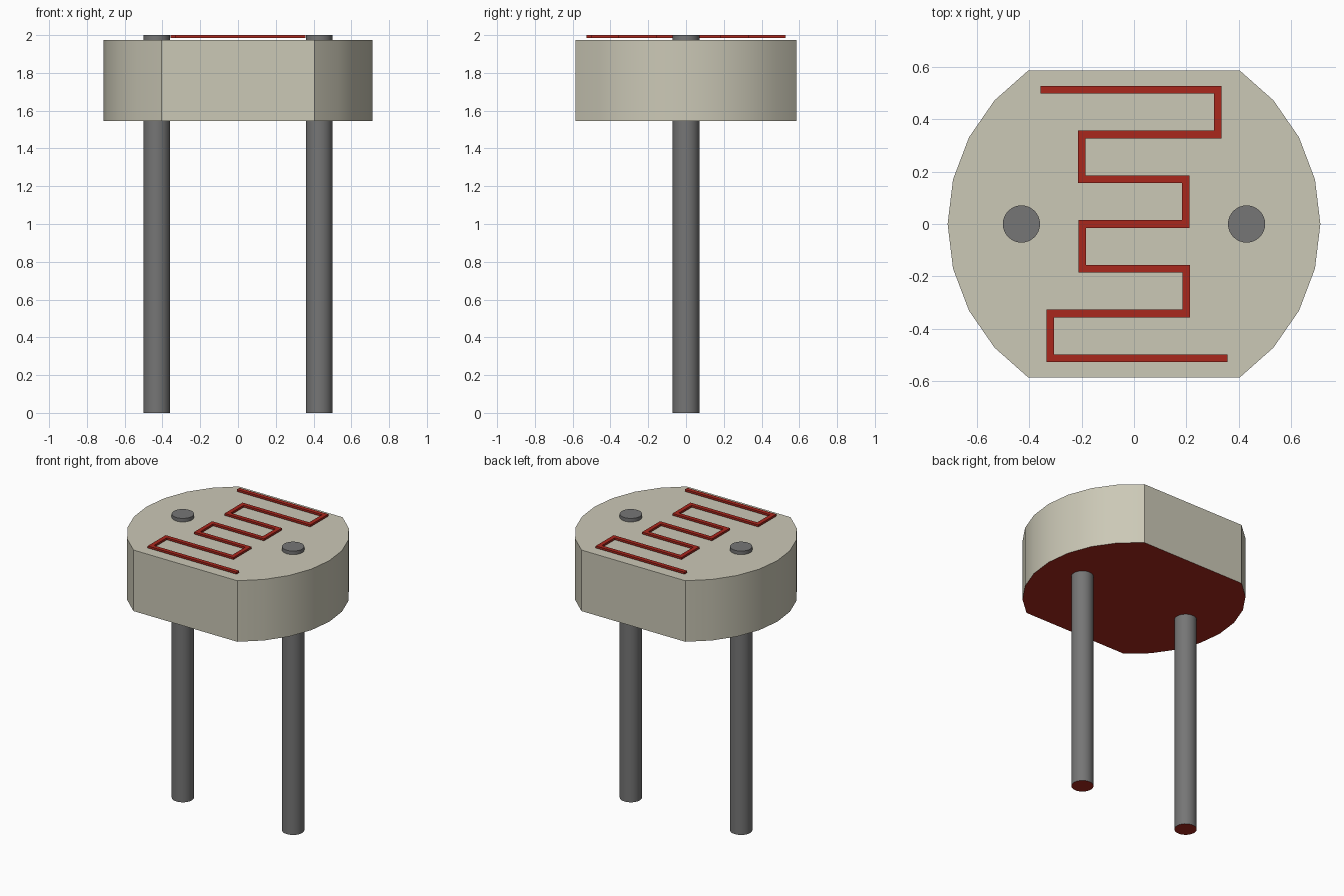
import bpy, bmesh, math
from mathutils import Vector

if "Cube" in bpy.data.objects:
    bpy.data.objects.remove(bpy.data.objects["Cube"])


def material(name, rgb):
    m = bpy.data.materials.new(name)
    m.diffuse_color = (*rgb, 1)
    m.use_nodes = True
    m.node_tree.nodes["Principled BSDF"].inputs["Base Color"].default_value = m.diffuse_color
    return m


CERAMIC = material("ceramic", (0.60, 0.58, 0.47))
METAL = material("metal", (0.18, 0.18, 0.18))
RED = material("red", (0.40, 0.02, 0.012))


def prism(name, outline, z0, z1, mat, underside=None):
    """Extrude a counter-clockwise outline from z0 to z1."""
    bm = bmesh.new()
    base = bm.faces.new([bm.verts.new((x, y, z0)) for x, y in outline])
    ext = bmesh.ops.extrude_face_region(bm, geom=[base], use_keep_orig=True)
    top = [v for v in ext["geom"] if isinstance(v, bmesh.types.BMVert)]
    bmesh.ops.translate(bm, verts=top, vec=(0, 0, z1 - z0))
    bmesh.ops.recalc_face_normals(bm, faces=bm.faces)
    if underside:
        for f in bm.faces:
            if f.normal.z < -0.9:
                f.material_index = 1
    me = bpy.data.meshes.new(name)
    bm.to_mesh(me)
    bm.free()
    me.materials.append(mat)
    if underside:
        me.materials.append(underside)
    ob = bpy.data.objects.new(name, me)
    bpy.context.collection.objects.link(ob)
    bpy.ops.object.select_all(action='DESELECT')
    bpy.context.view_layer.objects.active = ob
    ob.select_set(True)
    bpy.ops.object.shade_smooth_by_angle(angle=math.radians(30))
    return ob


def circle(r, n, cx=0.0):
    return [(cx + r * math.cos(2 * math.pi * i / n), r * math.sin(2 * math.pi * i / n))
            for i in range(n)]


# Ceramic disc: 26-sided circle with its front and back cut flat
body_outline = [p for p in circle(0.712, 26) if abs(p[1]) < 0.6]
prism("sensor_body", body_outline, 1.545, 1.975, CERAMIC, RED)

# Two wire leads passing through the disc
for side, x in (("left", -0.43), ("right", 0.43)):
    prism(side + "_lead", circle(0.071, 32, x), 0, 2.0, METAL, RED)

# Zigzag track: half the path, the other half is turned by 180 degrees
P = 0.171
half = [(-0.358, 3 * P), (0.32, 3 * P), (0.32, 2 * P), (-0.20, 2 * P),
        (-0.20, P), (0.198, P), (0.198, 0)]
path = [Vector(p) for p in half + [(-x, -y) for x, y in reversed(half)]]


def offset(pts, d):
    """Mitred offset of a polyline to its left."""
    dirs = [(b - a).normalized() for a, b in zip(pts, pts[1:])]
    normals = [Vector((-v.y, v.x)) for v in dirs]
    out = []
    for i, p in enumerate(pts):
        n0, n1 = normals[max(i - 1, 0)], normals[min(i, len(normals) - 1)]
        out.append(p + (n0 + n1) * d / (1 + n0.dot(n1)))
    return out


track = offset(path, -0.0145) + offset(path, 0.0145)[::-1]
prism("zigzag_track", [tuple(p) for p in track], 1.986, 2.0, RED)
